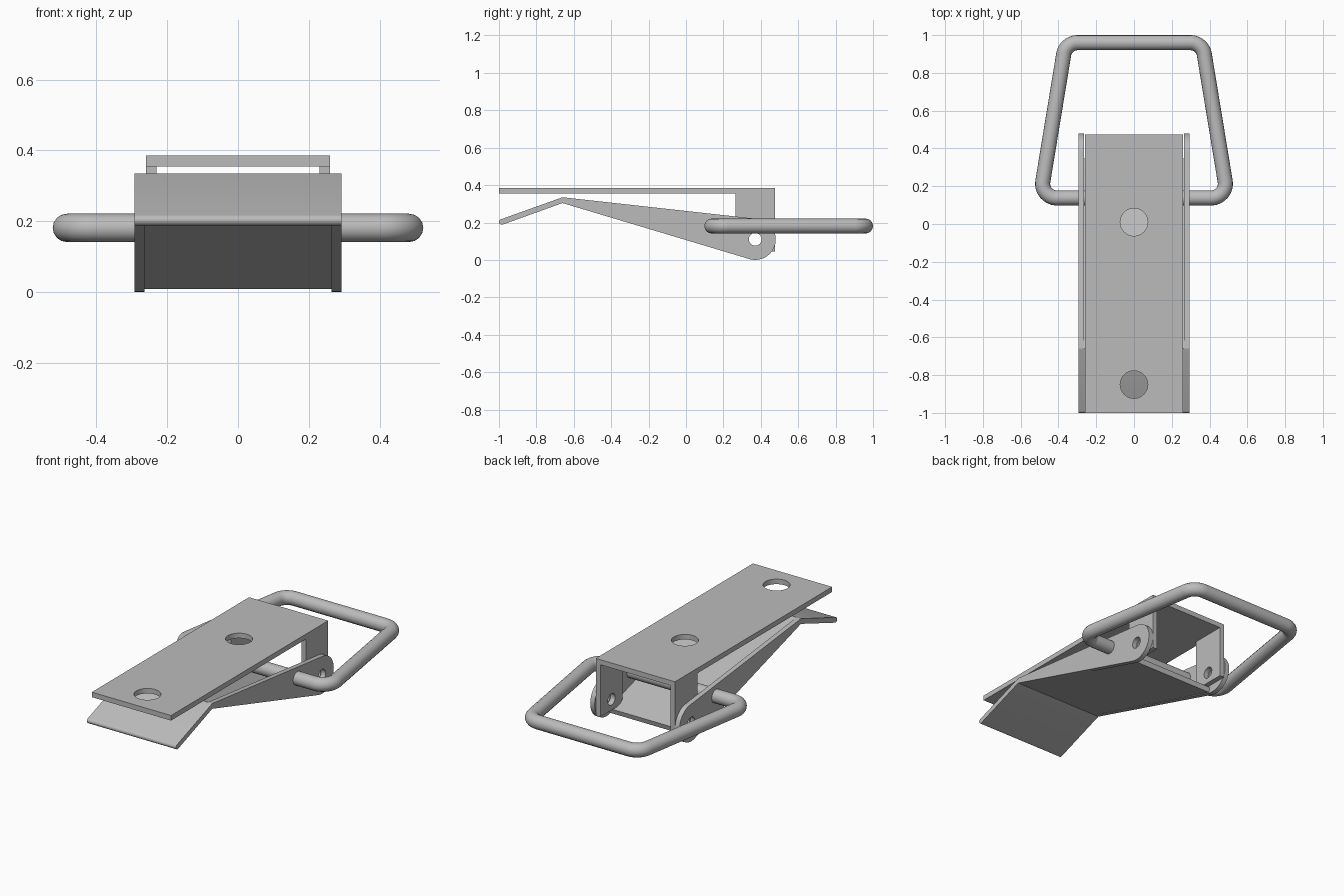
import bpy, bmesh, math
from mathutils import Matrix, Vector

cube = bpy.data.objects.get("Cube")
if cube:
    bpy.data.objects.remove(cube)

steel = bpy.data.materials.new("grey_steel")
steel.use_nodes = True
GREY = (0.5, 0.5, 0.5, 1)
steel.diffuse_color = GREY
steel.node_tree.nodes["Principled BSDF"].inputs["Base Color"].default_value = GREY

# Axis change: profile (u, v) becomes world (y, z), thickness runs along x
SIDEWAYS = Matrix(((0, 0, 1, 0), (1, 0, 0, 0), (0, 1, 0, 0), (0, 0, 0, 1)))


def arc(cx, cy, r, start, end, n):
    """Points on an arc, angles in degrees."""
    angles = [math.radians(start + (end - start) * i / n) for i in range(n + 1)]
    return [(cx + r * math.cos(a), cy + r * math.sin(a)) for a in angles]


def circle(cx, cy, r, n=40):
    return arc(cx, cy, r, 0, 360, n)[:-1]


def add_spline(curve, points):
    spline = curve.splines.new("POLY")
    spline.points.add(len(points) - 1)
    for p, (x, y) in zip(spline.points, points):
        p.co = (x, y, 0, 1)
    spline.use_cyclic_u = True


def to_mesh(name, curve, matrix):
    """Turn a curve into a clean, placed mesh object."""
    temp = bpy.data.objects.new("temp_curve", curve)
    bpy.context.collection.objects.link(temp)
    graph = bpy.context.evaluated_depsgraph_get()
    mesh = bpy.data.meshes.new_from_object(temp.evaluated_get(graph))
    bpy.data.objects.remove(temp)
    mesh.transform(matrix)
    bm = bmesh.new()
    bm.from_mesh(mesh)
    bmesh.ops.remove_doubles(bm, verts=bm.verts, dist=0.0001)
    bmesh.ops.recalc_face_normals(bm, faces=bm.faces)
    bm.to_mesh(mesh)
    bm.free()
    mesh.name = name
    mesh.materials.clear()
    mesh.materials.append(steel)
    mesh.shade_smooth()
    mesh.set_sharp_from_angle(angle=math.radians(30))
    obj = bpy.data.objects.new(name, mesh)
    bpy.context.collection.objects.link(obj)
    return obj


def sheet(name, outline, half_thickness, matrix, holes=()):
    """Flat sheet cut from an outline with optional round holes."""
    curve = bpy.data.curves.new(name, "CURVE")
    curve.dimensions = "2D"
    curve.fill_mode = "BOTH"
    curve.extrude = half_thickness
    for points in [outline, *holes]:
        add_spline(curve, points)
    return to_mesh(name, curve, matrix)


def fillet(corners, r, n=10):
    """Round every corner of a closed path with radius r."""
    path = []
    for i, c in enumerate(corners):
        c = Vector(c)
        a = (Vector(corners[i - 1]) - c).normalized()
        b = (Vector(corners[(i + 1) % len(corners)]) - c).normalized()
        half = a.angle(b) / 2
        centre = c + (a + b).normalized() * r / math.sin(half)
        start = c + a * r / math.tan(half) - centre
        end = c + b * r / math.tan(half) - centre
        for k in range(n + 1):
            d = start.lerp(end, k / n).normalized() * r
            path.append(tuple(centre + d))
    return path


# Base plate with two screw holes
sheet("base_plate", [(-0.26, -1), (0.26, -1), (0.26, 0.475), (-0.26, 0.475)],
      0.015, Matrix.Translation((0, 0, 0.37)),
      [circle(0, 0.01, 0.073), circle(0, -0.85, 0.073)])

# Pivot ears on the base and tapered side walls on the lever, both drilled
PIVOT = (0.37, 0.11)
pin_hole = circle(*PIVOT, 0.034, 24)
ear = [(0.265, 0.357), (0.265, 0.075), (0.3, 0.045), (0.475, 0.045), (0.475, 0.357)]
wall = [(-0.66, 0.335), (-0.66, 0.304)] + arc(*PIVOT, 0.11, 253, 444, 28)
for side, s in (("left", 1), ("right", -1)):
    sheet(side + "_base_ear", ear, 0.015,
          Matrix.Translation((s * 0.245, 0, 0)) @ SIDEWAYS, [pin_hole])
    sheet(side + "_lever_wall", wall, 0.0145,
          Matrix.Translation((s * 0.2785, 0, 0)) @ SIDEWAYS, [pin_hole])

# Lever floor between the walls, and the bent finger lip
sheet("lever_floor", [(-0.66, 0.304), (0.338, 0.005 + 0.004), (0.346, 0.038), (-0.66, 0.335)],
      0.266, SIDEWAYS)
lip = [(-0.66, 0.335), (-0.66, 0.304)] + arc(-0.985, 0.203, 0.015, 290, 110, 8)
sheet("finger_lip", lip, 0.293, SIDEWAYS)

# Closed wire bail passing through the lever walls
bail = bpy.data.curves.new("wire_bail", "CURVE")
bail.dimensions = "3D"
bail.bevel_depth = 0.04
bail.bevel_resolution = 6
add_spline(bail, fillet([(-0.497, 0.138), (0.497, 0.138), (0.362, 0.96), (-0.362, 0.96)], 0.075))
to_mesh("wire_bail", bail, Matrix.Translation((0, 0, 0.181)))
